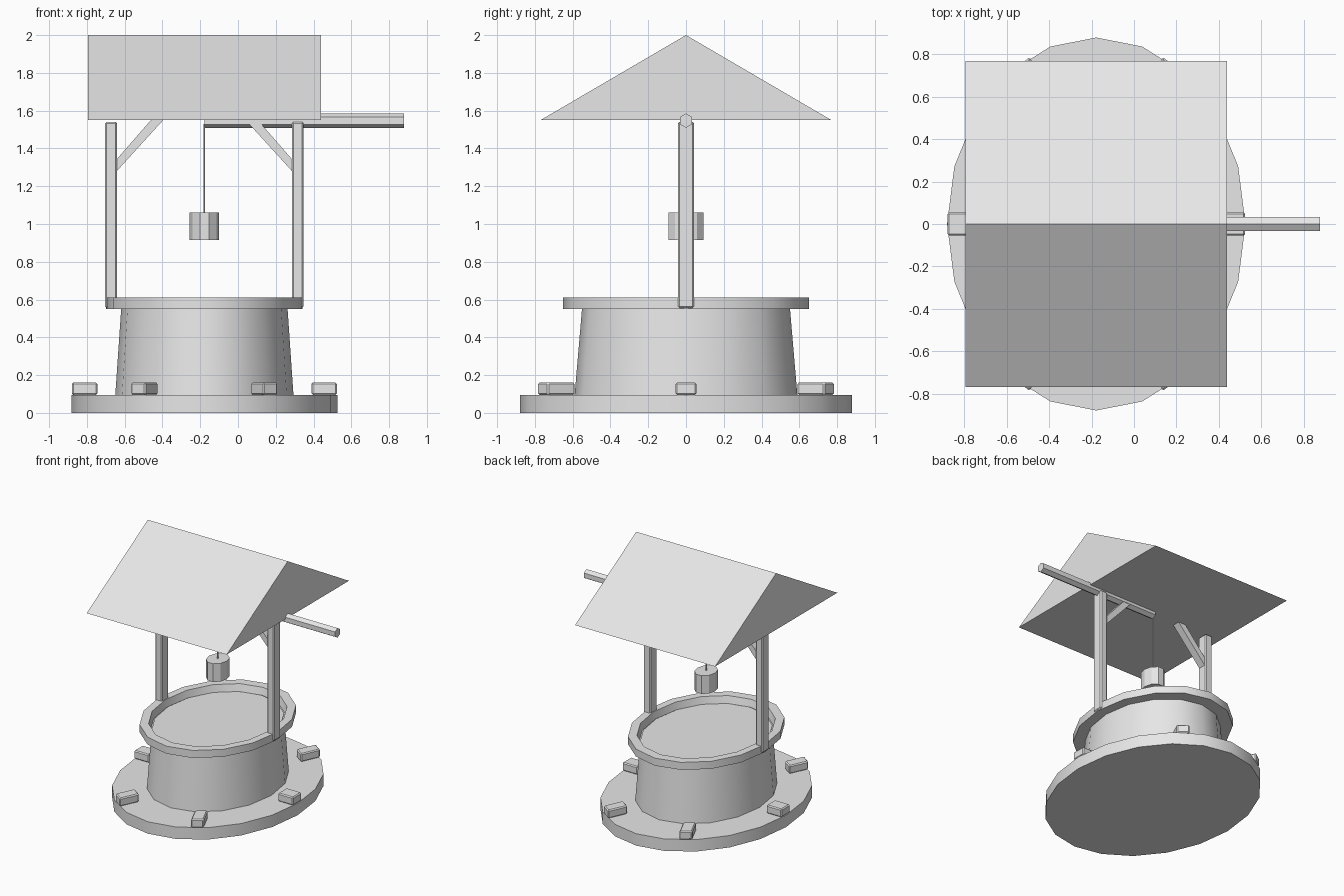
import bpy, bmesh, math
from mathutils import Matrix, Vector

if "Cube" in bpy.data.objects:
    bpy.data.objects.remove(bpy.data.objects["Cube"])

CX = -0.178   # centre of the well
SQ = 0.8      # squash of the round parts along x

grey = bpy.data.materials.new("plain grey")
grey.diffuse_color = (0.8, 0.8, 0.8, 1)
grey.use_nodes = True
grey.node_tree.nodes["Principled BSDF"].inputs["Base Color"].default_value = grey.diffuse_color


def finish(name, bm, smooth=None, bevel=0):
    bmesh.ops.recalc_face_normals(bm, faces=bm.faces[:])
    me = bpy.data.meshes.new(name)
    bm.to_mesh(me)
    bm.free()
    me.materials.append(grey)
    ob = bpy.data.objects.new(name, me)
    bpy.context.collection.objects.link(ob)
    if bevel:
        mod = ob.modifiers.new("bevel", 'BEVEL')
        mod.width = bevel
        mod.segments = 1
    if smooth:
        bpy.ops.object.select_all(action='DESELECT')
        ob.select_set(True)
        bpy.context.view_layer.objects.active = ob
        bpy.ops.object.shade_smooth_by_angle(angle=math.radians(smooth))
    return ob


def lathe(name, profile, sides, smooth=None):
    """Squashed round part from (radius, z) rings, capped at both ends."""
    bm = bmesh.new()
    rings = []
    for r, z in profile:
        rings.append([bm.verts.new((CX + SQ * r * math.cos(2 * math.pi * i / sides),
                                    r * math.sin(2 * math.pi * i / sides), z))
                      for i in range(sides)])
    for a, b in zip(rings, rings[1:]):
        for i in range(sides):
            j = (i + 1) % sides
            bm.faces.new((a[i], a[j], b[j], b[i]))
    bm.faces.new(rings[0])
    bm.faces.new(rings[-1])
    return finish(name, bm, smooth)


def box(name, matrix, size, bevel=0):
    bm = bmesh.new()
    bmesh.ops.create_cube(bm, size=1, matrix=matrix @ Matrix.Diagonal((*size, 1)))
    return finish(name, bm, bevel=bevel)


def prism(name, outline, axis, depth):
    """Extrude an outline of points along an axis."""
    bm = bmesh.new()
    face = bm.faces.new([bm.verts.new(p) for p in outline])
    out = bmesh.ops.extrude_face_region(bm, geom=[face])
    verts = [g for g in out["geom"] if isinstance(g, bmesh.types.BMVert)]
    bmesh.ops.translate(bm, verts=verts, vec=Vector(axis) * depth)
    if face.is_valid and len(bm.faces) < len(outline) + 2:
        bm.faces.new([v for v in face.verts])
    return finish(name, bm)


# Round stone parts
lathe("base_slab", [(0.88, 0), (0.88, 0.095)], 20, 30)
lathe("well_wall", [(0.59, 0.09), (0.55, 0.558)], 16, 30)
lathe("rim", [(0.65, 0.55), (0.65, 0.61), (0.575, 0.61), (0.56, 0.553)], 16, 30)

# Six loose stones around the base
for k in range(6):
    m = (Matrix.Translation((CX, 0, 0.128)) @ Matrix.Diagonal((SQ, 1, 1, 1))
         @ Matrix.Rotation(k * math.pi / 3, 4, 'Z') @ Matrix.Translation((0.793, 0, 0)))
    box(f"stone_{k + 1}", m, (0.169, 0.11, 0.066), 0.008)

# Posts and diagonal braces on both sides
for side, label in ((-1, "left"), (1, "right")):
    box(f"{label}_post", Matrix.Translation((CX + side * 0.494, 0, 1.048)),
        (0.062, 0.084, 0.985), 0.008)
    pts = [(0.464, 1.28), (0.464, 1.343), (0.283, 1.55), (0.218, 1.55)]
    prism(f"{label}_brace", [(CX + side * x, -0.03, z) for x, z in pts], (0, 1, 0), 0.06)

# Gable roof
prism("roof", [(CX - 0.617, -0.77, 1.55), (CX - 0.617, 0.77, 1.55), (CX - 0.617, 0, 2.0)],
      (1, 0, 0), 1.234)

# Hexagonal axle sticking out to the right
prism("axle", [(CX, 0.037 * math.sin(k * math.pi / 3), 1.547 + 0.038 * math.cos(k * math.pi / 3))
               for k in range(6)], (1, 0, 0), 1.056)

# Rope and bucket
lathe("rope", [(0.005, 1.05), (0.005, 1.53)], 8, 50)
lathe("bucket", [(0.098, 0.915), (0.098, 1.06)], 10)
